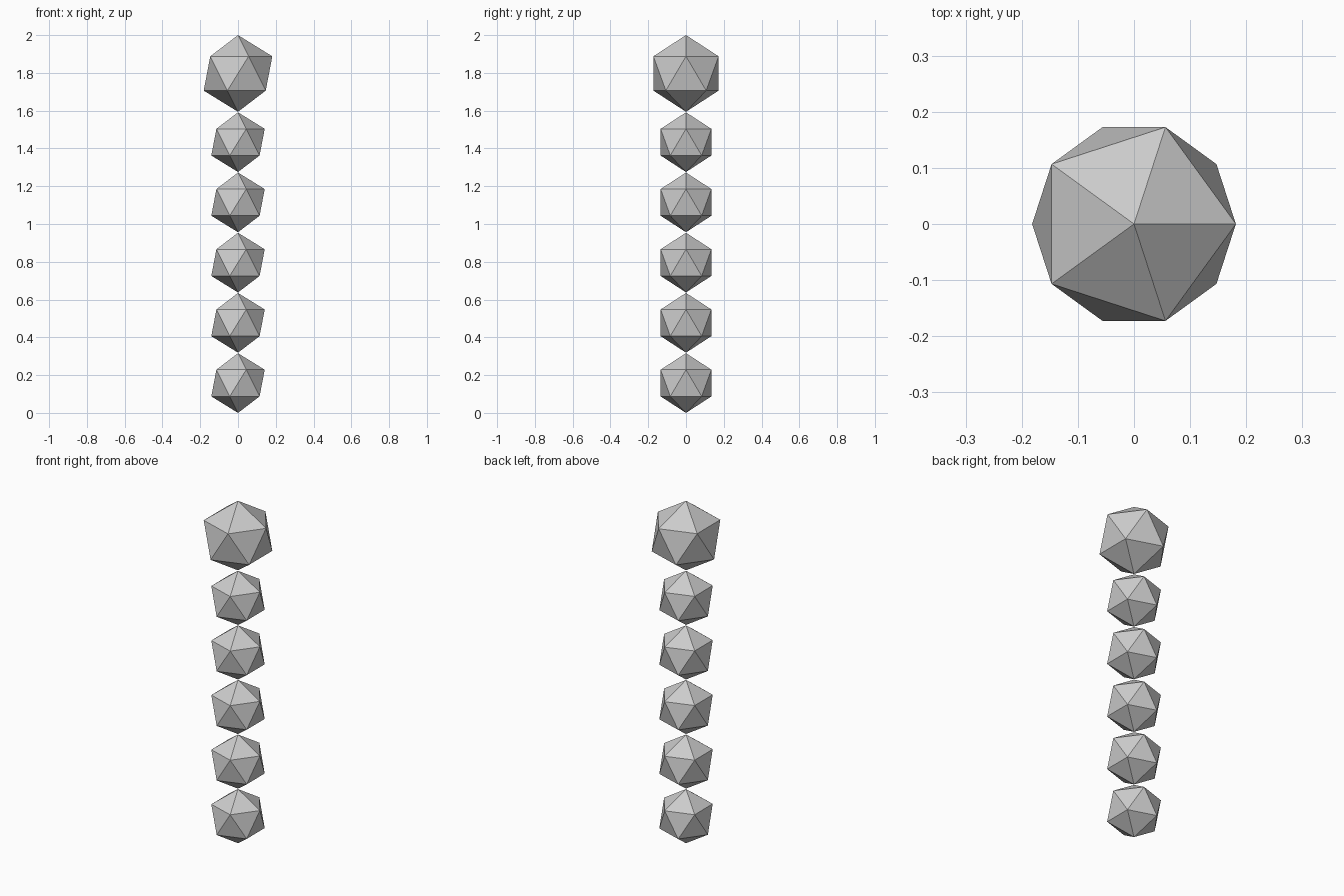
import bpy

if "Cube" in bpy.data.objects:
    bpy.data.objects.remove(bpy.data.objects["Cube"])

grey = bpy.data.materials.new("plain grey")
grey.diffuse_color = (0.6, 0.6, 0.6, 1)
grey.use_nodes = True
grey.node_tree.nodes["Principled BSDF"].inputs["Base Color"].default_value = grey.diffuse_color


def bead(name, radius, z):
    """Flat-shaded twenty-sided ball standing on a corner."""
    bpy.ops.mesh.primitive_ico_sphere_add(subdivisions=1, radius=radius, location=(0, 0, z))
    ob = bpy.context.object
    ob.name = name
    ob.data.materials.append(grey)


# Column of five equal beads
SMALL, STEP = 0.158, 0.3188
for i in range(5):
    bead(f"small_bead_{i + 1}", SMALL, SMALL + i * STEP)

# Larger bead on top
LARGE = 0.203
bead("top_bead", LARGE, 2 - LARGE)
